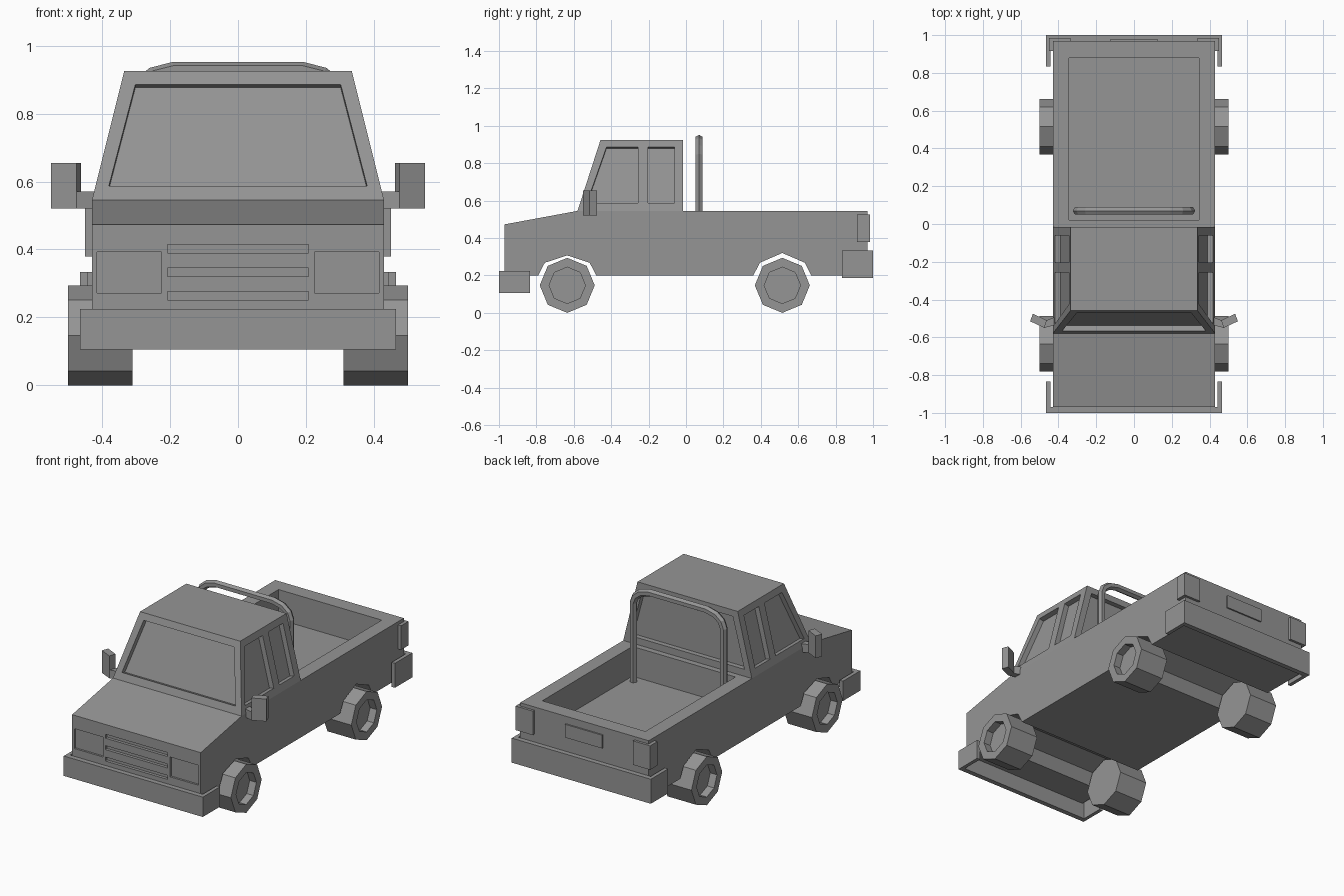
import bpy, bmesh, math
from mathutils import Vector

old = bpy.data.objects.get("Cube")
if old:
    bpy.data.objects.remove(old, do_unlink=True)

grey = bpy.data.materials.new("plain grey")
grey.use_nodes = True
grey.diffuse_color = (0.3, 0.3, 0.3, 1)
grey.node_tree.nodes["Principled BSDF"].inputs["Base Color"].default_value = (0.3, 0.3, 0.3, 1)


def add_mesh(name, bm):
    bmesh.ops.recalc_face_normals(bm, faces=bm.faces)
    mesh = bpy.data.meshes.new(name)
    bm.to_mesh(mesh)
    bm.free()
    mesh.materials.append(grey)
    obj = bpy.data.objects.new(name, mesh)
    bpy.context.collection.objects.link(obj)
    return obj


def prism(name, points, offset):
    """Extrude a flat outline along an offset."""
    bm = bmesh.new()
    face = bm.faces.new([bm.verts.new(p) for p in points])
    top = bmesh.ops.extrude_face_region(bm, geom=[face])["geom"]
    bmesh.ops.translate(bm, vec=offset, verts=[v for v in top if isinstance(v, bmesh.types.BMVert)])
    return add_mesh(name, bm)


def box(name, x, y, z):
    outline = [(x[0], y[0], z[0]), (x[1], y[0], z[0]), (x[1], y[1], z[0]), (x[0], y[1], z[0])]
    return prism(name, outline, (0, 0, z[1] - z[0]))


def plan(name, outline, z):
    return prism(name, [(x, y, z[0]) for x, y in outline], (0, 0, z[1] - z[0]))


def cut(target, cutter):
    mod = target.modifiers.new(cutter.name, "BOOLEAN")
    mod.operation = "DIFFERENCE"
    mod.solver = "EXACT"
    mod.object = cutter
    cutter.hide_render = True
    cutter.hide_set(True)
    cutter.display_type = "WIRE"


def recess(target, name, points, depth):
    """Sink an outline lying on a surface inward by depth; points run anticlockwise from outside."""
    p = [Vector(q) for q in points]
    normal = (p[1] - p[0]).cross(p[2] - p[0]).normalized()
    cut(target, prism(name, [q + normal * 0.02 for q in p], normal * -(depth + 0.02)))


# Lower body with wheel arches running through
W = 0.43
side = [(-0.97, 0.2), (-0.97, 0.473), (-0.58, 0.545), (0.97, 0.545), (0.97, 0.2)]
for y, top in ((0.515, 0.32), (-0.635, 0.307)):
    side += [(y + 0.155, 0.2), (y + 0.12, 0.268), (y, top), (y - 0.12, 0.268), (y - 0.155, 0.2)]
body = prism("body", [(-W, y, z) for y, z in side], (2 * W, 0, 0))
cut(body, box("bed_cutter", (-0.345, 0.345), (0.02, 0.88), (0.365, 0.7)))

# Sunken headlights and grille slots
for s in (-1, 1):
    x = sorted((s * 0.225, s * 0.415))
    cut(body, box("headlight_cutter", x, (-1.0, -0.958), (0.272, 0.392)))
for z in (0.252, 0.321, 0.39):
    cut(body, box("grille_cutter", (-0.208, 0.208), (-1.0, -0.952), (z, z + 0.024)))

# Cab tapering to the roof
Z0, Z1, BACK = 0.545, 0.925, -0.015


def taper(z):
    return (z - Z0) / (Z1 - Z0)


def half_width(z):
    return W - 0.095 * taper(z)


def front_y(z):
    return -0.58 + 0.123 * taper(z)


bm = bmesh.new()
rings = []
for z in (Z0, Z1):
    w, f = half_width(z), front_y(z)
    rings.append([bm.verts.new(p) for p in ((-w, f, z), (w, f, z), (w, BACK, z), (-w, BACK, z))])
for ring in rings:
    bm.faces.new(ring)
for i in range(4):
    j = (i + 1) % 4
    bm.faces.new((rings[0][i], rings[0][j], rings[1][j], rings[1][i]))
cab = add_mesh("cab", bm)

# Sunken windows
lo, hi = 0.587, 0.886
a, b = 0.38, 0.302
recess(cab, "windshield_cutter", [(-a, front_y(lo), lo), (a, front_y(lo), lo),
                                  (b, front_y(hi), hi), (-b, front_y(hi), hi)], 0.03)
recess(cab, "rear_window_cutter", [(a, BACK, lo), (-a, BACK, lo), (-b, BACK, hi), (b, BACK, hi)], 0.03)
for s in (-1, 1):
    for name, y0, y1, y2 in (("front", -0.53, -0.425, -0.257), ("back", -0.203, -0.203, -0.062)):
        pts = [(s * half_width(z), y, z) for y, z in ((y0, lo), (y2, lo), (y2, hi), (y1, hi))]
        recess(cab, name + "_side_window_cutter", pts if s > 0 else pts[::-1], 0.03)

# Wraparound bumpers
for name, d, z in (("front_bumper", -1, (0.105, 0.225)), ("rear_bumper", 1, (0.185, 0.333))):
    outer, inner = 0.465, 0.443
    half = [(outer, 0.835), (outer, 1.0)]
    inside = [(inner, 0.97), (inner, 0.835)]
    outline = half + [(-x, y) for x, y in half[::-1]]
    outline += [(-x, y) for x, y in inside[::-1]] + inside
    plan(name, [(x, d * y) for x, y in outline], z)

# Tail lights and number plate
for s, label in ((1, "left"), (-1, "right")):
    outline = [(0.335, 0.96), (0.335, 0.985), (0.45, 0.985), (0.45, 0.915), (0.42, 0.915), (0.42, 0.96)]
    plan(label + "_tail_light", [(s * x, y) for x, y in outline], (0.38, 0.525))
box("number_plate", (-0.125, 0.125), (0.96, 0.979), (0.42, 0.5))

# Door mirrors
for s, label in ((1, "left"), (-1, "right")):
    plate = [(0.475, -0.55), (0.55, -0.515), (0.535, -0.475), (0.462, -0.51)]
    arm = [(0.4, -0.53), (0.475, -0.55), (0.462, -0.51), (0.4, -0.485)]
    plan(label + "_mirror", [(s * x, y) for x, y in plate], (0.52, 0.655))
    plan(label + "_mirror_arm", [(s * x, y) for x, y in arm], (0.52, 0.57))

# Eight-sided wheels with sunken hubs
R, HUB = 0.147, 0.097


def wheel(name, s, y):
    bm = bmesh.new()
    rings = []
    for x, r in ((0.31, R), (0.5, R), (0.5, HUB), (0.455, HUB)):
        rings.append([bm.verts.new((s * x, y + r * math.sin(k * math.pi / 4),
                                    R + r * math.cos(k * math.pi / 4))) for k in range(8)])
    for p, q in zip(rings, rings[1:]):
        for k in range(8):
            n = (k + 1) % 8
            bm.faces.new((p[k], p[n], q[n], q[k]))
    bm.faces.new(rings[0])
    bm.faces.new(rings[-1])
    add_mesh(name, bm)


for s, label in ((1, "left"), (-1, "right")):
    wheel("front_" + label + "_wheel", s, -0.635)
    wheel("rear_" + label + "_wheel", s, 0.515)

# Roll bar
half = [(0.302, 0.355), (0.302, 0.845), (0.287, 0.885), (0.25, 0.915), (0.19, 0.93)]
path = half + [(-x, z) for x, z in half[::-1]]
curve = bpy.data.curves.new("roll_bar", "CURVE")
curve.dimensions = "3D"
curve.bevel_depth = 0.022
curve.bevel_resolution = 1
curve.use_fill_caps = True
spline = curve.splines.new("POLY")
spline.points.add(len(path) - 1)
for point, (x, z) in zip(spline.points, path):
    point.co = (x, 0.07, z, 1)
spline.use_smooth = False
curve.materials.append(grey)
bpy.context.collection.objects.link(bpy.data.objects.new("roll_bar", curve))
